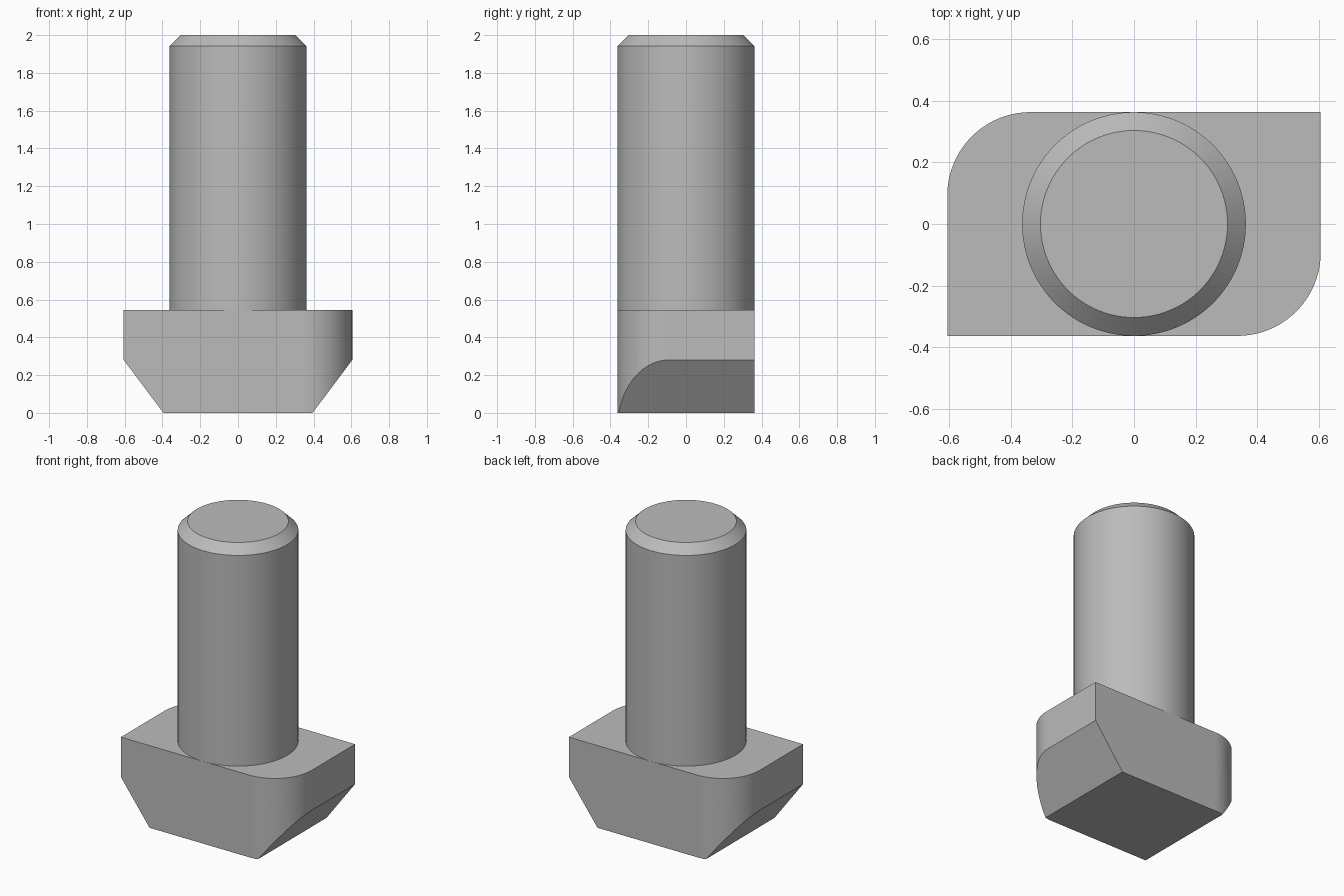
import bpy, bmesh
from math import cos, sin, pi, radians
from mathutils import Vector, Matrix

cube = bpy.data.objects.get("Cube")
if cube:
    bpy.data.objects.remove(cube, do_unlink=True)

HALF_X, HALF_Y, CORNER = 0.605, 0.3625, 0.27   # head plan
HEAD_TOP, CHAMFER_TOP, BASE_X = 0.545, 0.28, 0.395
TOP, TIP_Z, TIP_R = 2.0, 1.942, 0.303          # shank end

steel = bpy.data.materials.new("steel_grey")
steel.use_nodes = True
grey = (0.5, 0.5, 0.5, 1)
steel.diffuse_color = grey
steel.node_tree.nodes["Principled BSDF"].inputs["Base Color"].default_value = grey


def finish(bm, name):
    bmesh.ops.recalc_face_normals(bm, faces=bm.faces)
    mesh = bpy.data.meshes.new(name)
    bm.to_mesh(mesh)
    bm.free()
    mesh.materials.append(steel)
    obj = bpy.data.objects.new(name, mesh)
    bpy.context.collection.objects.link(obj)
    bpy.ops.object.select_all(action='DESELECT')
    obj.select_set(True)
    bpy.context.view_layer.objects.active = obj
    bpy.ops.object.shade_smooth_by_angle(angle=radians(20))
    return obj


# T-head: rectangle with two opposite rounded corners, pulled up from the base
steps = 20
half = [(HALF_X - CORNER + CORNER * sin(pi / 2 * i / steps),
         -HALF_Y + CORNER - CORNER * cos(pi / 2 * i / steps)) for i in range(steps + 1)]
half.append((HALF_X, HALF_Y))
outline = half + [(-x, -y) for x, y in half]
bm = bmesh.new()
base = bm.faces.new([bm.verts.new((x, y, 0)) for x, y in outline])
pulled = bmesh.ops.extrude_face_region(bm, geom=[base], use_keep_orig=True)
bmesh.ops.translate(bm, vec=(0, 0, HEAD_TOP),
                    verts=[v for v in pulled["geom"] if isinstance(v, bmesh.types.BMVert)])
bmesh.ops.recalc_face_normals(bm, faces=bm.faces)

# Slanted undersides on both ends
for side in (1, -1):
    normal = Vector((side * CHAMFER_TOP, 0, BASE_X - HALF_X))
    cut = bmesh.ops.bisect_plane(bm, geom=bm.verts[:] + bm.edges[:] + bm.faces[:],
                                 plane_co=(side * BASE_X, 0, 0), plane_no=normal,
                                 clear_outer=True)
    rim = [e for e in cut["geom_cut"] if isinstance(e, bmesh.types.BMEdge)]
    bmesh.ops.edgeloop_fill(bm, edges=rim)
finish(bm, "bolt_head")

# Shank: turned profile with a bevelled end
bm = bmesh.new()
profile = [(HALF_Y, HEAD_TOP), (HALF_Y, TIP_Z), (TIP_R, TOP)]
verts = [bm.verts.new((r, 0, z)) for r, z in profile]
edges = [bm.edges.new(pair) for pair in zip(verts, verts[1:])]
bmesh.ops.spin(bm, geom=verts + edges, cent=(0, 0, 0), axis=(0, 0, 1),
               angle=2 * pi, steps=96, use_merge=True)
bmesh.ops.remove_doubles(bm, verts=bm.verts, dist=0.0001)
end_rim = [e for e in bm.edges if all(v.co.z > TOP - 0.001 for v in e.verts)]
bmesh.ops.edgeloop_fill(bm, edges=end_rim)
finish(bm, "bolt_shank")
